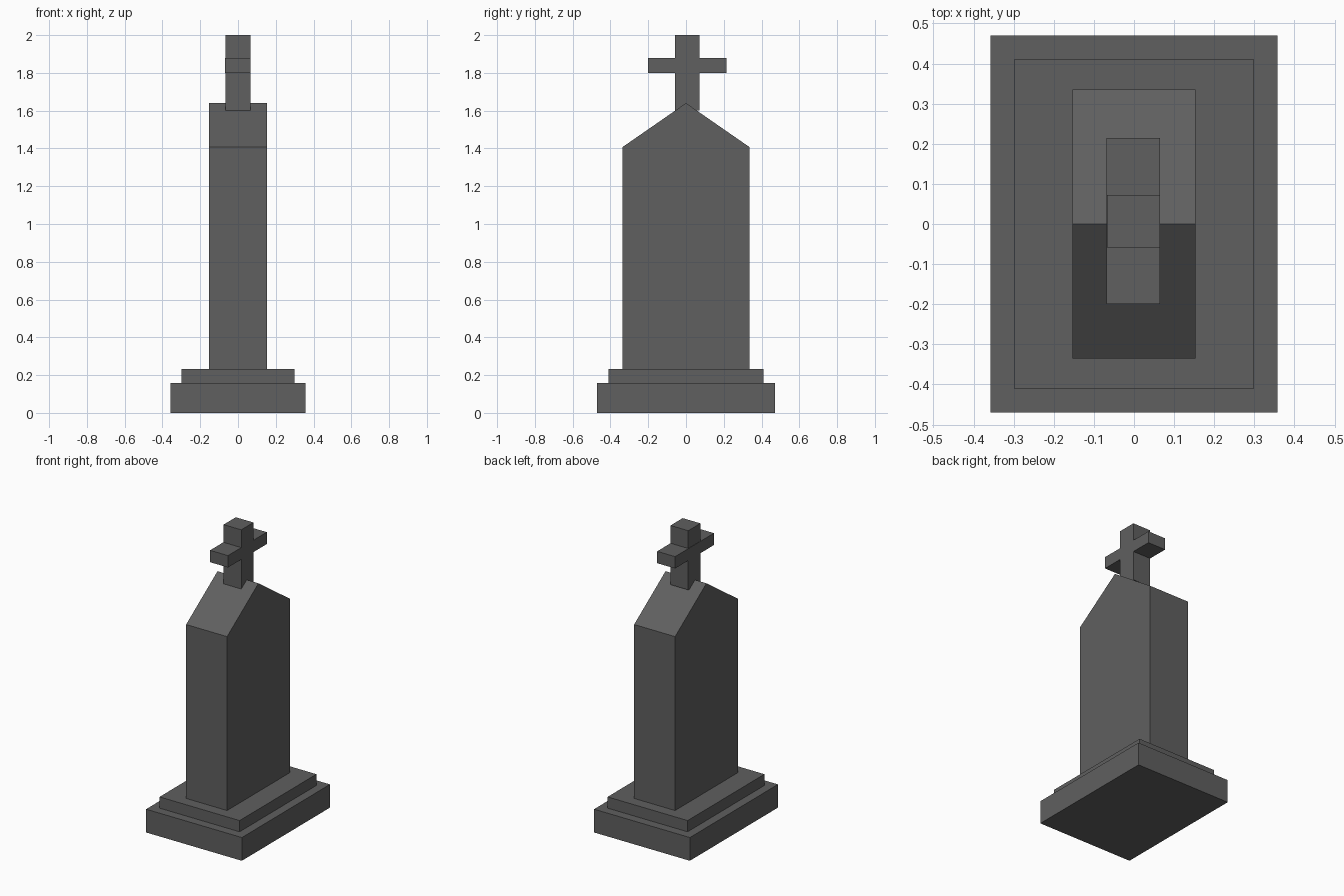
import bpy
import bmesh

cube = bpy.data.objects.get("Cube")
if cube:
    bpy.data.objects.remove(cube, do_unlink=True)

# Single dark stone colour
stone = bpy.data.materials.new("dark_grey_stone")
stone.use_nodes = True
colour = (0.115, 0.115, 0.115, 1)
stone.diffuse_color = colour
shader = stone.node_tree.nodes["Principled BSDF"]
shader.inputs["Base Color"].default_value = colour
shader.inputs["Roughness"].default_value = 0.9


def prism(name, profile, x0, x1):
    """Extrude a (y, z) outline along x."""
    bm = bmesh.new()
    face = bm.faces.new([bm.verts.new((x0, y, z)) for y, z in profile])
    side = bmesh.ops.extrude_face_region(bm, geom=[face])["geom"]
    moved = [v for v in side if isinstance(v, bmesh.types.BMVert)]
    bmesh.ops.translate(bm, verts=moved, vec=(x1 - x0, 0, 0))
    bmesh.ops.recalc_face_normals(bm, faces=bm.faces)
    mesh = bpy.data.meshes.new(name)
    bm.to_mesh(mesh)
    bm.free()
    mesh.materials.append(stone)
    obj = bpy.data.objects.new(name, mesh)
    bpy.context.collection.objects.link(obj)
    return obj


def box(name, x0, x1, y0, y1, z0, z1):
    return prism(name, [(y0, z0), (y1, z0), (y1, z1), (y0, z1)], x0, x1)


# Stepped plinth
box("base_slab", -0.358, 0.358, -0.47, 0.47, 0, 0.157)
box("upper_step", -0.299, 0.299, -0.41, 0.41, 0.157, 0.233)

# Headstone with gabled top
prism("headstone", [(-0.335, 0.233), (0.335, 0.233), (0.335, 1.408),
                    (0, 1.64), (-0.335, 1.408)], -0.153, 0.153)

# Cross on the ridge
box("cross_post", -0.067, 0.065, -0.058, 0.072, 1.6, 2.0)
box("cross_arm", -0.069, 0.065, -0.2, 0.215, 1.80, 1.88)
